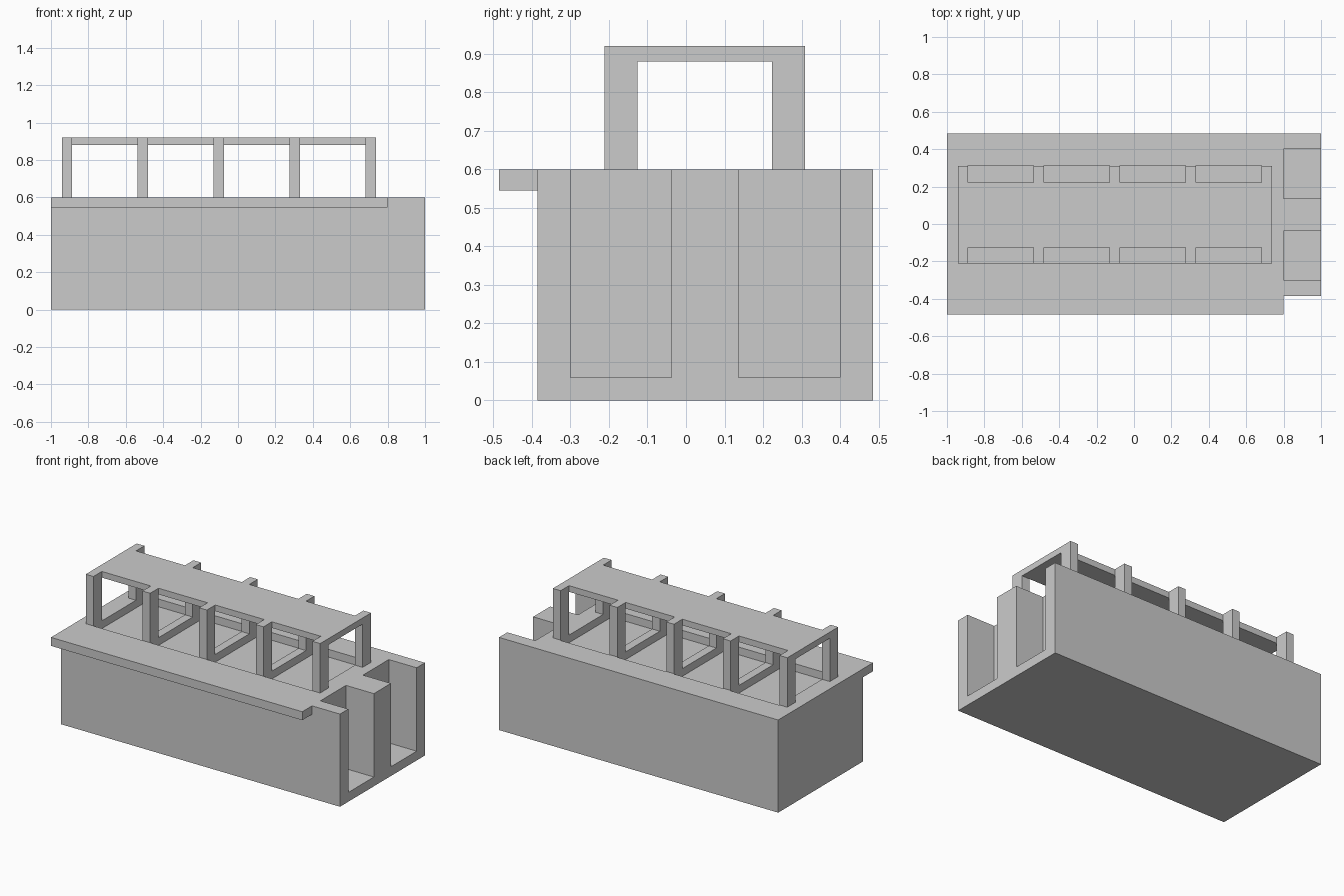
import bpy, bmesh
from mathutils import Matrix, Vector

if "Cube" in bpy.data.objects:
    bpy.data.objects.remove(bpy.data.objects["Cube"])


def boxes(name, spans):
    """One object made of axis-aligned boxes (x0, x1, y0, y1, z0, z1)."""
    bm = bmesh.new()
    for x0, x1, y0, y1, z0, z1 in spans:
        m = Matrix.Translation(((x0 + x1) / 2, (y0 + y1) / 2, (z0 + z1) / 2))
        m = m @ Matrix.Diagonal(Vector((x1 - x0, y1 - y0, z1 - z0, 1)))
        bmesh.ops.create_cube(bm, size=1, matrix=m)
    me = bpy.data.meshes.new(name)
    bm.to_mesh(me)
    bm.free()
    ob = bpy.data.objects.new(name, me)
    bpy.context.collection.objects.link(ob)
    return ob


def cut(target, cutter):
    mod = target.modifiers.new("cut", 'BOOLEAN')
    mod.operation = 'DIFFERENCE'
    mod.solver = 'EXACT'
    mod.object = cutter
    bpy.context.view_layer.objects.active = target
    bpy.ops.object.modifier_apply(modifier=mod.name)
    bpy.data.objects.remove(cutter)


DECK, TOP = 0.6, 0.92
POST, PITCH, X0 = 0.055, 0.406, -0.942
Y0, Y1, D = -0.212, 0.309, 0.086
post_x = [X0 + i * PITCH for i in range(5)]

# main block with two slots in the right end and four shallow deck recesses
body = boxes("body", [(-1, 1, -0.385, 0.485, 0, DECK)])
slots = [(0.8, 1.1, y0, y1, 0.06, 0.7) for y0, y1 in ((-0.3, -0.038), (0.136, 0.4))]
recesses = [(x + POST, x + PITCH, Y0, Y1 + 0.004, DECK - 0.05, 0.7) for x in post_x[:4]]
cut(body, boxes("body_cutter", slots + recesses))

# overhanging ledge along the front
boxes("front_ledge", [(-1, 0.8, -0.485, -0.385, 0.545, DECK)])

# two rows of posts
for row, y in (("front", Y0), ("back", Y1 - D)):
    boxes(row + "_posts", [(x, x + POST, y, y + D, DECK, TOP) for x in post_x])

# flat canopy between the rows
boxes("canopy", [(X0, post_x[-1] + POST, Y0 + D, Y1 - D, 0.88, TOP)])
